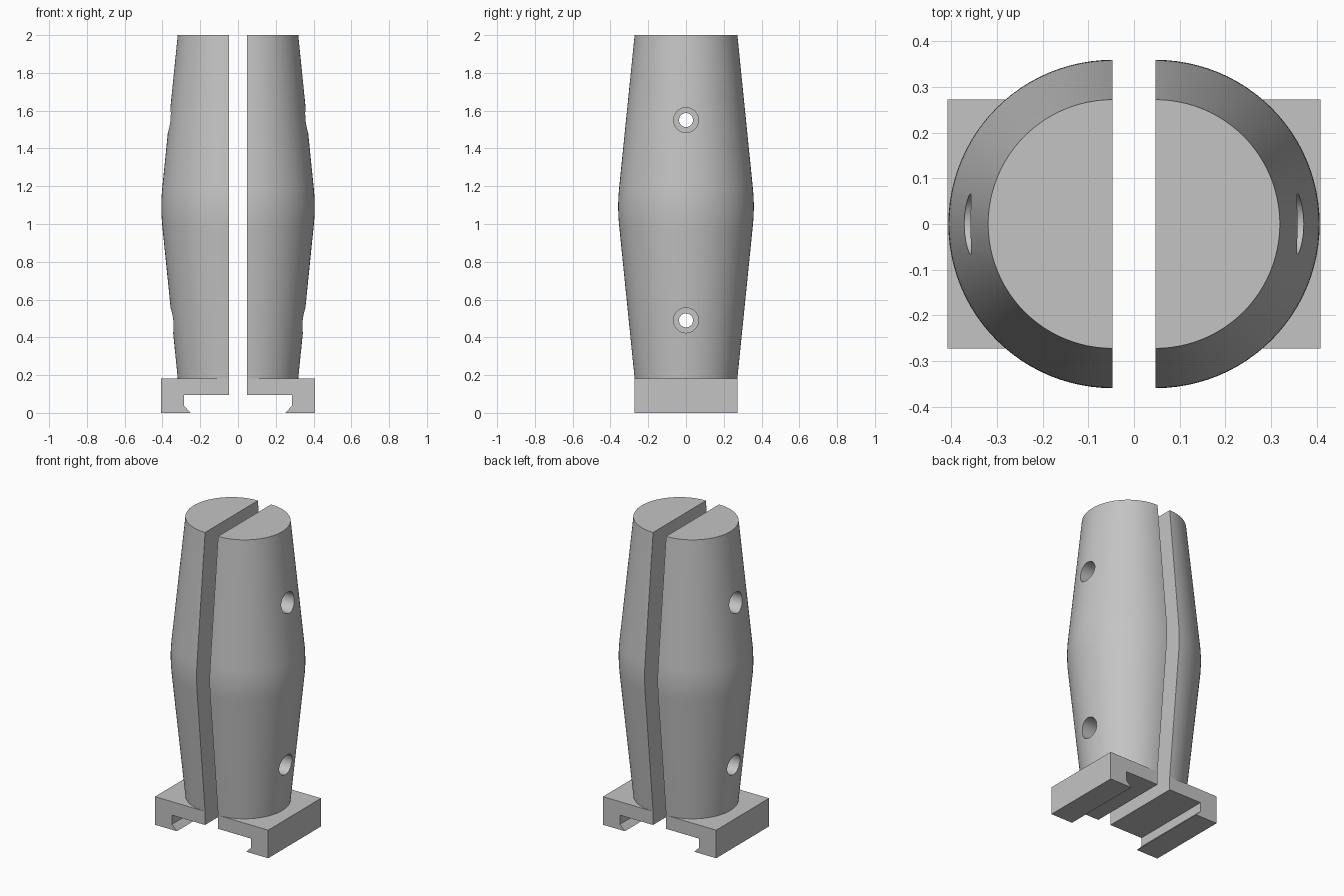
import bpy
import bmesh
import math
from mathutils import Matrix

cube = bpy.data.objects.get("Cube")
if cube:
    bpy.data.objects.remove(cube, do_unlink=True)

GAP = 0.047        # half of the slot between the two grip halves
BASE_TOP = 0.183
HEIGHT = 2.0
END_R, MID_R = 0.272, 0.359
BEND = 0.1         # half height of the rounded waist
SEGMENTS = 96

grey = bpy.data.materials.new("mid_grey")
grey.use_nodes = True
colour = (0.55, 0.55, 0.55, 1)
grey.diffuse_color = colour
grey.node_tree.nodes["Principled BSDF"].inputs["Base Color"].default_value = colour


def make_object(name, bm):
    bmesh.ops.recalc_face_normals(bm, faces=bm.faces)
    mesh = bpy.data.meshes.new(name)
    bm.to_mesh(mesh)
    bm.free()
    mesh.materials.append(grey)
    obj = bpy.data.objects.new(name, mesh)
    bpy.context.collection.objects.link(obj)
    return obj


def activate(obj):
    bpy.ops.object.select_all(action='DESELECT')
    obj.select_set(True)
    bpy.context.view_layer.objects.active = obj


def cut(obj, radius, x_from, x_to, z):
    """Drill a round hole along x."""
    bm = bmesh.new()
    place = Matrix.Translation(((x_from + x_to) / 2, 0, z)) @ Matrix.Rotation(math.pi / 2, 4, 'Y')
    bmesh.ops.create_cone(bm, cap_ends=True, segments=48, radius1=radius,
                          radius2=radius, depth=x_to - x_from, matrix=place)
    cutter = make_object("hole_cutter", bm)
    cutter.hide_render = True
    activate(obj)
    mod = obj.modifiers.new("hole", 'BOOLEAN')
    mod.operation = 'DIFFERENCE'
    mod.solver = 'EXACT'
    mod.object = cutter
    bpy.ops.object.modifier_apply(modifier=mod.name)
    bpy.data.objects.remove(cutter, do_unlink=True)


def opposite(obj, name):
    """Same part turned half way round the vertical axis."""
    twin = bpy.data.objects.new(name, obj.data)
    twin.rotation_euler.z = math.pi
    bpy.context.collection.objects.link(twin)


# Grip half: double taper with a rounded waist, lathed then split
middle = (BASE_TOP + HEIGHT) / 2
slope = (MID_R - END_R) / (HEIGHT - middle - BEND / 2)
profile = [(END_R, BASE_TOP)]
for i in range(13):
    t = i / 6 - 1
    profile.append((MID_R - slope * BEND * t * t / 2, middle + t * BEND))
profile.append((END_R, HEIGHT))

bm = bmesh.new()
rings = []
for r, z in profile:
    angles = [2 * math.pi * k / SEGMENTS for k in range(SEGMENTS)]
    rings.append([bm.verts.new((r * math.cos(a), r * math.sin(a), z)) for a in angles])
for low, high in zip(rings, rings[1:]):
    for k in range(SEGMENTS):
        n = (k + 1) % SEGMENTS
        bm.faces.new((low[k], low[n], high[n], high[k]))
bm.faces.new(rings[0])
bm.faces.new(rings[-1])
split = bmesh.ops.bisect_plane(bm, geom=bm.verts[:] + bm.edges[:] + bm.faces[:],
                               plane_co=(0, 0, 0), plane_no=(1, 0, 0), clear_inner=True)
rim = [e for e in bm.edges if e.is_boundary]
bmesh.ops.contextual_create(bm, geom=rim)
bmesh.ops.translate(bm, verts=bm.verts, vec=(GAP, 0, 0))
grip = make_object("left_grip", bm)

# Screw holes with a wide outer bore
for z in (0.49, 1.55):
    cut(grip, 0.037, -0.1, 0.6, z)
    cut(grip, 0.066, 0.22, 0.6, z)
activate(grip)
bpy.ops.object.shade_smooth_by_angle(angle=math.radians(30))
opposite(grip, "right_grip")

# Rail clamp: hooked section extruded front to back
section = [(GAP, BASE_TOP), (0.408, BASE_TOP), (0.408, 0), (0.25, 0),
           (0.285, 0.036), (0.285, 0.095), (GAP, 0.095)]
bm = bmesh.new()
face = bm.faces.new([bm.verts.new((x, -END_R, z)) for x, z in section])
new = bmesh.ops.extrude_face_region(bm, geom=[face])["geom"]
bmesh.ops.translate(bm, verts=[v for v in new if isinstance(v, bmesh.types.BMVert)],
                    vec=(0, 2 * END_R, 0))
clamp = make_object("left_clamp", bm)
opposite(clamp, "right_clamp")
